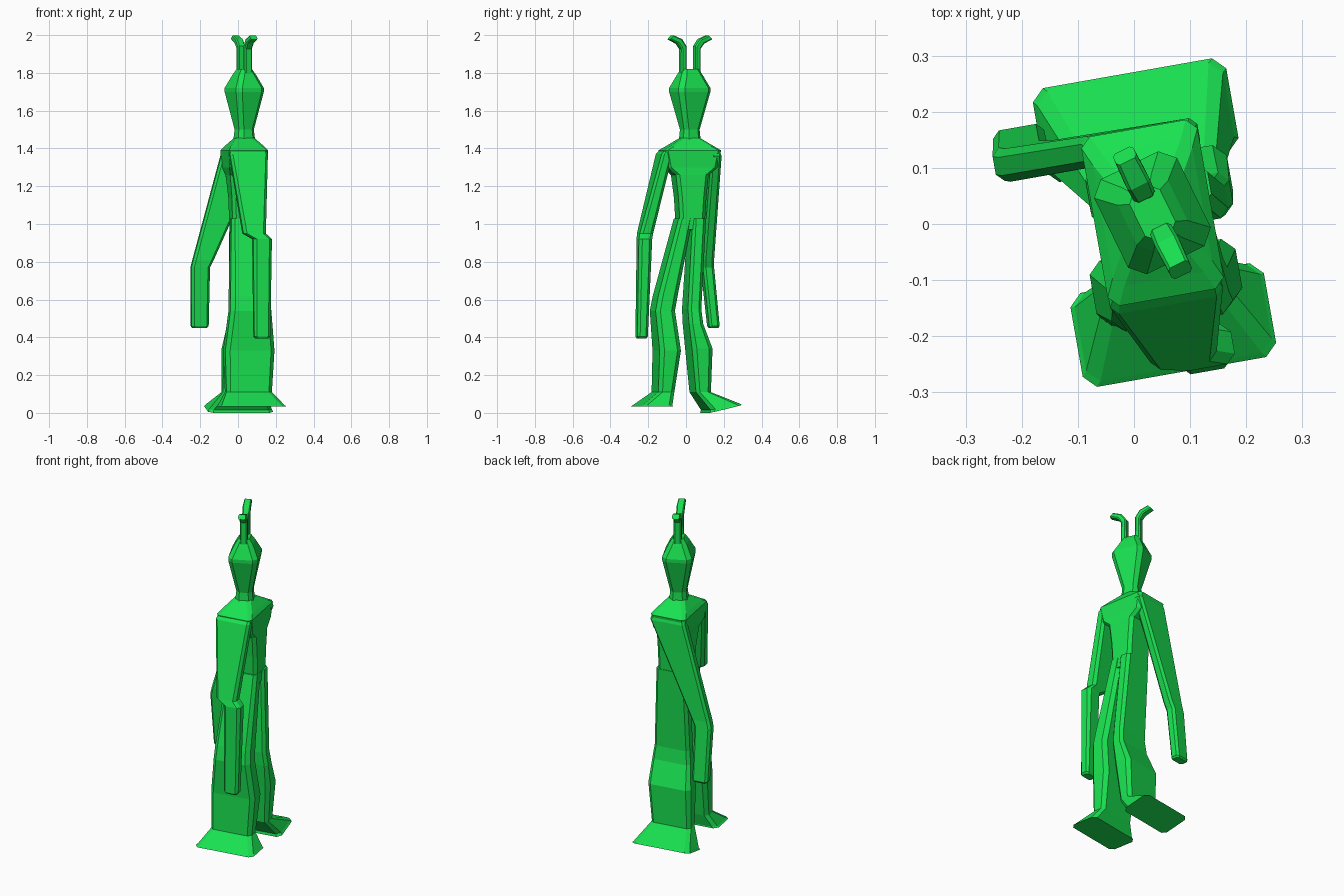
import bpy, bmesh, math
from mathutils import Vector

green = bpy.data.materials.new("green")
green.diffuse_color = (0.01, 0.75, 0.08, 1)


def loft(name, sections, yaw=10, chamfer=0.018):
    """Skin chamfered rectangles (x, y, z, half depth, half width[, z slope across width])."""
    c, s = math.cos(math.radians(yaw)), math.sin(math.radians(yaw))
    bm = bmesh.new()
    rings = []
    for x, y, z, a, b, *rest in sections:
        slope = rest[0] if rest else 0
        k = min(chamfer, 0.45 * a, 0.45 * b)
        outline = [(a, k - b), (a, b - k), (a - k, b), (k - a, b),
                   (-a, b - k), (-a, k - b), (k - a, -b), (a - k, -b)]
        rings.append([bm.verts.new((x + u * c - v * s, y + u * s + v * c, z + slope * v))
                      for u, v in outline])
    for lo, hi in zip(rings, rings[1:]):
        for i in range(8):
            j = (i + 1) % 8
            bm.faces.new((lo[i], lo[j], hi[j], hi[i]))
    bm.faces.new(rings[0])
    bm.faces.new(rings[-1])
    bmesh.ops.recalc_face_normals(bm, faces=bm.faces)
    mesh = bpy.data.meshes.new(name)
    bm.to_mesh(mesh)
    bm.free()
    mesh.materials.append(green)
    obj = bpy.data.objects.new(name, mesh)
    bpy.context.collection.objects.link(obj)
    return obj


# Torso, shoulders and neck base
loft("torso", [
    (0.047, 0.022, 0.97, 0.085, 0.065),
    (0.045, 0.022, 1.14, 0.088, 0.075),
    (0.040, 0.020, 1.26, 0.095, 0.088),
    (0.033, 0.020, 1.30, 0.100, 0.135),
    (0.033, 0.020, 1.39, 0.105, 0.153),
    (0.033, 0.020, 1.41, 0.090, 0.120),
    (0.033, 0.020, 1.455, 0.050, 0.050)])

# Head, turned a little further than the body
HEAD_YAW = 26
loft("head", [
    (0.033, 0.020, 1.43, 0.052, 0.052),
    (0.033, 0.020, 1.50, 0.044, 0.046),
    (0.033, 0.020, 1.70, 0.082, 0.094),
    (0.033, 0.020, 1.72, 0.082, 0.094),
    (0.033, 0.020, 1.79, 0.050, 0.062),
    (0.033, 0.020, 1.82, 0.030, 0.045)], HEAD_YAW, 0.025)

# Bent antennae on either side of the crown
side = Vector((-math.sin(math.radians(HEAD_YAW)), math.cos(math.radians(HEAD_YAW))))
for sign, label in ((1, "left"), (-1, "right")):
    path = [(0.042, 1.79, 0.021, 0.016, 0), (0.042, 1.935, 0.021, 0.015, -0.5),
            (0.065, 1.967, 0.022, 0.012, -1), (0.113, 1.988, 0.020, 0.011, -1)]
    loft("antenna_" + label, [
        (0.033 + sign * d * side.x, 0.02 + sign * d * side.y, z, a, b, sign * m)
        for d, z, a, b, m in path], HEAD_YAW, 0.008)

# Arms: full-depth shoulders tapering to slim forearms
loft("arm_right", [
    (0.126, -0.235, 0.395, 0.034, 0.022),
    (0.126, -0.235, 0.405, 0.043, 0.028),
    (0.127, -0.220, 0.92, 0.050, 0.036),
    (0.085, -0.217, 0.95, 0.060, 0.036),
    (0.055, -0.115, 1.37, 0.102, 0.030),
    (0.055, -0.105, 1.39, 0.095, 0.022)])
loft("arm_left", [
    (-0.203, 0.145, 0.45, 0.038, 0.022),
    (-0.203, 0.145, 0.46, 0.046, 0.028),
    (-0.200, 0.113, 0.77, 0.050, 0.030),
    (-0.185, 0.112, 0.81, 0.055, 0.030),
    (0.012, 0.145, 1.36, 0.105, 0.028),
    (0.012, 0.142, 1.39, 0.098, 0.022)])

# Legs with flared feet
loft("leg_right", [
    (0.070, -0.180, 0.035, 0.175, 0.085),
    (0.070, -0.176, 0.042, 0.168, 0.080),
    (0.055, -0.122, 0.11, 0.122, 0.043),
    (0.057, -0.102, 0.33, 0.132, 0.057),
    (0.063, -0.125, 0.54, 0.110, 0.052),
    (0.060, -0.110, 0.62, 0.106, 0.052),
    (0.050, -0.014, 1.03, 0.090, 0.038)], chamfer=0.022)
loft("leg_left", [
    (0.003, 0.185, 0.021, 0.175, 0.085, 0.24),
    (0.003, 0.183, 0.032, 0.168, 0.080, 0.20),
    (0.033, 0.075, 0.11, 0.118, 0.040),
    (0.045, 0.068, 0.34, 0.128, 0.055),
    (0.060, 0.037, 0.47, 0.115, 0.038),
    (0.060, 0.030, 0.55, 0.106, 0.036),
    (0.046, 0.058, 1.03, 0.090, 0.036)], chamfer=0.022)
